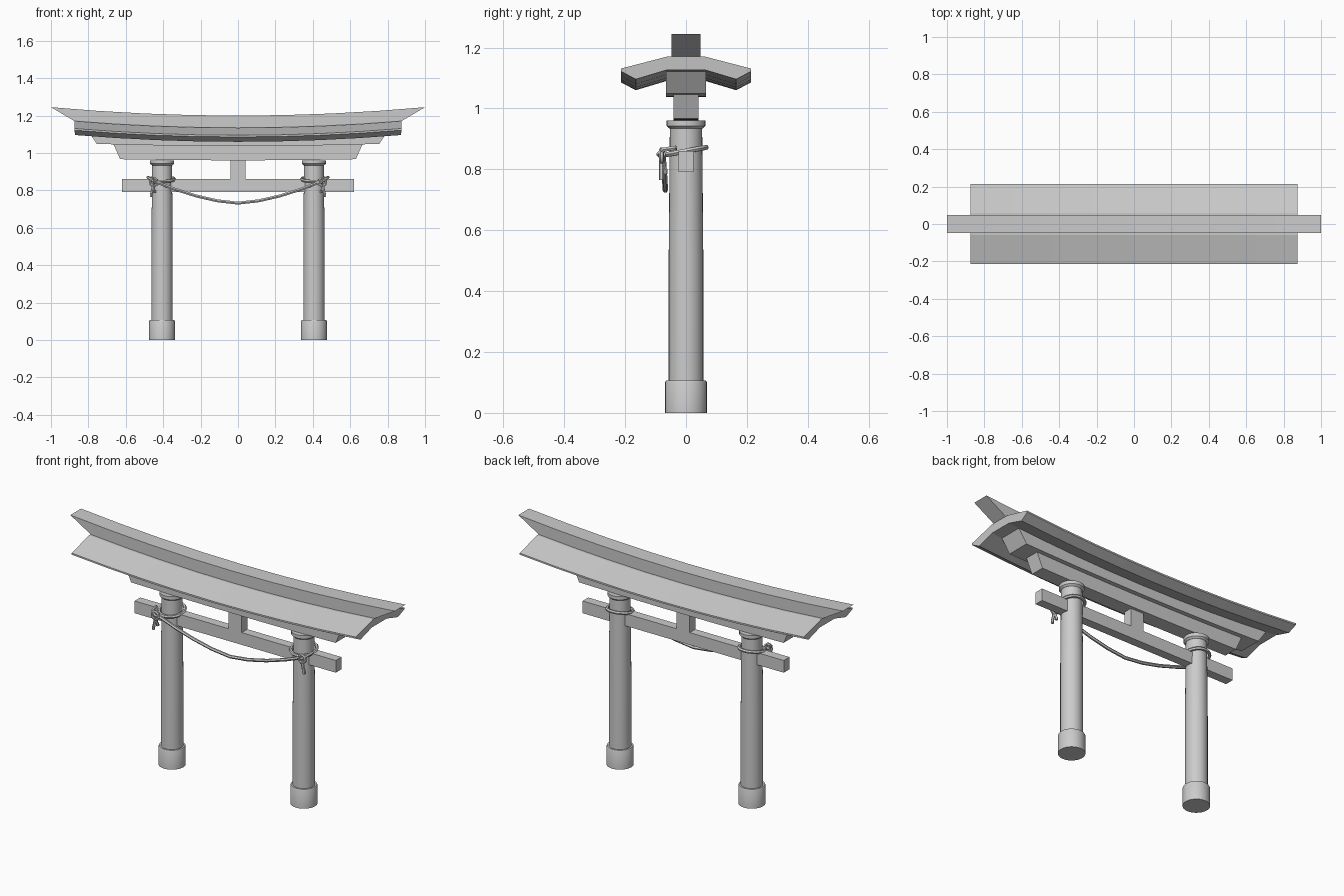
import bpy, math
from mathutils import Vector

if "Cube" in bpy.data.objects:
    bpy.data.objects.remove(bpy.data.objects["Cube"], do_unlink=True)

GREY = (0.6, 0.6, 0.6, 1)
grey = bpy.data.materials.new("plain grey")
grey.use_nodes = True
grey.diffuse_color = GREY
grey.node_tree.nodes["Principled BSDF"].inputs["Base Color"].default_value = GREY


def mesh_object(name, verts, faces):
    mesh = bpy.data.meshes.new(name)
    mesh.from_pydata(verts, [], faces)
    mesh.materials.append(grey)
    obj = bpy.data.objects.new(name, mesh)
    bpy.context.collection.objects.link(obj)
    return obj


def select_only(obj):
    bpy.ops.object.select_all(action='DESELECT')
    obj.select_set(True)
    bpy.context.view_layer.objects.active = obj


def curved_beam(name, half, segments=8):
    """Sweep a mirrored profile along x; half = (y, middle z, end x, rise at the ends)."""
    profile = half + [(-y, z, x, r) for y, z, x, r in reversed(half)]
    n = len(profile)
    verts, faces = [], []
    for i in range(segments + 1):
        t = 2 * i / segments - 1
        verts += [(t * x, y, z + r * t * t) for y, z, x, r in profile]
    for i in range(segments):
        for j in range(n):
            k = (j + 1) % n
            a, b = i * n, (i + 1) * n
            faces.append((a + j, a + k, b + k, b + j))
    faces.append(tuple(reversed(range(n))))
    faces.append(tuple(range(segments * n, (segments + 1) * n)))
    return mesh_object(name, verts, faces)


def box(name, size, z):
    bpy.ops.mesh.primitive_cube_add(size=1, location=(0, 0, z))
    obj = bpy.context.object
    obj.name = name
    obj.scale = size
    bpy.ops.object.transform_apply(location=False, rotation=False, scale=True)
    obj.data.materials.append(grey)


def turned(name, x, profile, sides=28):
    """Revolve (radius, z) points around a vertical axis."""
    verts, faces = [], []
    for r, z in profile:
        for s in range(sides):
            a = math.tau * s / sides
            verts.append((r * math.cos(a), r * math.sin(a), z))
    for i in range(len(profile) - 1):
        for s in range(sides):
            k = (s + 1) % sides
            faces.append((i * sides + s, i * sides + k, (i + 1) * sides + k, (i + 1) * sides + s))
    faces.append(tuple(reversed(range(sides))))
    faces.append(tuple(range((len(profile) - 1) * sides, len(profile) * sides)))
    obj = mesh_object(name, verts, faces)
    obj.location.x = x
    select_only(obj)
    bpy.ops.object.shade_smooth_by_angle(angle=math.radians(35))


def rope(name, points, radius, closed=False):
    curve = bpy.data.curves.new(name, 'CURVE')
    curve.dimensions = '3D'
    curve.bevel_depth = radius
    curve.bevel_resolution = 1
    curve.use_fill_caps = True
    spline = curve.splines.new('POLY')
    spline.points.add(len(points) - 1)
    for p, co in zip(spline.points, points):
        p.co = (*co, 1)
    spline.use_cyclic_u = closed
    curve.materials.append(grey)
    obj = bpy.data.objects.new(name, curve)
    bpy.context.collection.objects.link(obj)
    select_only(obj)
    bpy.ops.object.convert(target='MESH')
    bpy.ops.object.shade_smooth_by_angle(angle=math.radians(50))


# Stacked lintel: ridge, pitched roof and two beams
curved_beam("ridge_beam", [(0.047, 1.13, 0.87, 0.038), (0.047, 1.20, 1.0, 0.045)])
curved_beam("roof", [(0.065, 1.09, 0.87, 0.036), (0.165, 1.06, 0.87, 0.036),
                     (0.214, 1.086, 0.875, 0.036), (0.214, 1.095, 0.875, 0.036),
                     (0.06, 1.135, 0.875, 0.036)])
curved_beam("upper_beam", [(0.066, 1.037, 0.755, 0.012), (0.066, 1.10, 0.805, 0.022)])
curved_beam("lower_beam", [(0.041, 0.961, 0.63, 0.006), (0.041, 1.042, 0.668, 0.010)])

# Straight tie beam and the short post above it
box("tie_beam", (1.24, 0.05, 0.068), 0.826)
box("centre_post", (0.08, 0.05, 0.115), 0.91)

PILLAR_X = 0.406
for side, s in (("left", 1), ("right", -1)):
    x = s * PILLAR_X
    # Pillar with its foot and cap
    turned(side + "_pillar", x, [(0.057, 0.05), (0.057, 0.5), (0.053, 0.95)])
    turned(side + "_foot", x, [(0.069, 0), (0.069, 0.1), (0.066, 0.106), (0.057, 0.106)])
    turned(side + "_cap", x, [(0.054, 0.934), (0.064, 0.943), (0.064, 0.961)])

    # Tilted loop round the pillar
    loop = []
    for i in range(20):
        a = math.tau * i / 20
        loop.append((x + 0.066 * math.cos(a), 0.066 * math.sin(a), 0.86 + 0.012 * math.sin(a)))
    rope(side + "_rope_loop", loop, 0.009, True)

    # Knot: a small ring, a bow strand and two hanging tails
    knot = Vector((x + s * 0.046, -0.072, 0.845))
    ring = [knot + Vector((0.018 * math.cos(math.tau * i / 10), -0.008,
                           0.022 * math.sin(math.tau * i / 10))) for i in range(10)]
    rope(side + "_knot_ring", ring, 0.008, True)
    rope(side + "_knot_strand", [knot + Vector((s * a, b, c)) for a, b, c in (
        (0.03, 0.04, 0.026), (0.022, 0, 0.02), (0, -0.018, 0.005), (-0.022, 0, -0.012))], 0.008)
    for tail, dx, dy, low in (("outer", 0.012, -0.008, 0.765), ("inner", -0.005, 0.004, 0.785)):
        rope(side + "_" + tail + "_tail", [
            knot + Vector((0, -0.008, -0.01)),
            knot + Vector((s * dx * 0.4, dy * 0.6 - 0.004, -0.04)),
            (knot.x + s * dx, knot.y + dy, low + 0.012),
            (knot.x + s * dx, knot.y + dy, low)], 0.008)

# Rope sagging between the pillars
sag = []
for i in range(9):
    t = i / 4 - 1
    sag.append((0.45 * t, -0.068 - 0.008 * t * t, 0.732 + 0.118 * abs(t) ** 1.6))
rope("hanging_rope", sag, 0.009)
